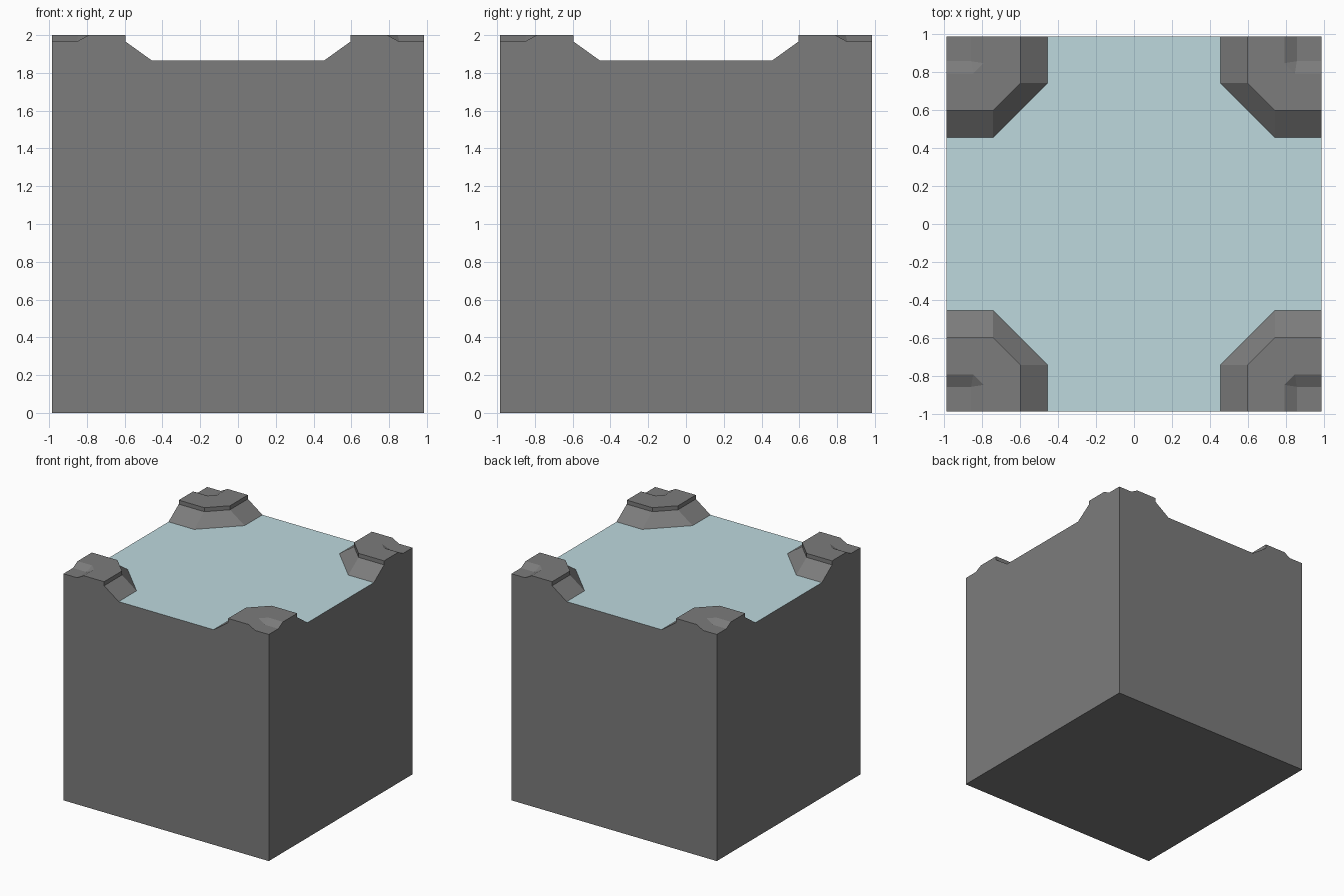
import bpy, bmesh

if "Cube" in bpy.data.objects:
    bpy.data.objects.remove(bpy.data.objects["Cube"])

H = 0.985      # half width of the block
DECK = 1.865   # height of the pale top surface


def finish(name, bm):
    bmesh.ops.remove_doubles(bm, verts=bm.verts, dist=1e-4)
    bmesh.ops.recalc_face_normals(bm, faces=bm.faces)
    mesh = bpy.data.meshes.new(name)
    bm.to_mesh(mesh)
    bm.free()
    obj = bpy.data.objects.new(name, mesh)
    bpy.context.collection.objects.link(obj)
    return obj


# Square body with a pale blue top face
bm = bmesh.new()
bmesh.ops.create_cube(bm, size=1)
for v in bm.verts:
    v.co = (v.co.x * 2 * H, v.co.y * 2 * H, (v.co.z + 0.5) * DECK)
body = finish("block_body", bm)
blue = bpy.data.materials.new("pale_blue")
blue.diffuse_color = (0.51, 0.69, 0.73, 1)
blue.use_nodes = True
blue.node_tree.nodes["Principled BSDF"].inputs["Base Color"].default_value = blue.diffuse_color
grey = bpy.data.materials.new("dark_grey")
grey.diffuse_color = (0.2, 0.2, 0.2, 1)
grey.use_nodes = True
grey.node_tree.nodes["Principled BSDF"].inputs["Base Color"].default_value = grey.diffuse_color
body.data.materials.append(grey)
body.data.materials.append(blue)
for p in body.data.polygons:
    if p.normal.z > 0.9:
        p.material_index = 1

# Chamfered corner mound: (inner offset, chamfer point, height) per ring,
# running up the slope, up the lip, across the top and down into the notch
rings = [(0.455, 0.74, DECK), (0.595, 0.74, 1.965), (0.595, 0.74, 2.0),
         (0.79, 0.845, 2.0), (0.855, 0.855, 1.965)]
bm = bmesh.new()
loops = [[bm.verts.new(c) for c in ((H, a, z), (b, a, z), (a, b, z), (a, H, z))]
         for a, b, z in rings]
for lo, hi in zip(loops, loops[1:]):
    for i in range(3):
        bm.faces.new((lo[i], lo[i + 1], hi[i + 1], hi[i]))

# Notch floor, underside and the two flush outer walls
top = bm.verts.new((H, H, 1.965))
base = bm.verts.new((H, H, DECK))
bm.faces.new(loops[-1] + [top])
bm.faces.new(loops[0] + [base])
for i in (0, 3):
    bm.faces.new([r[i] for r in loops] + [top, base])
corner = finish("corner_mounds", bm)
corner.data.materials.append(grey)
mirror = corner.modifiers.new("four_corners", 'MIRROR')
mirror.use_axis = (True, True, False)
mirror.use_mirror_merge = False
